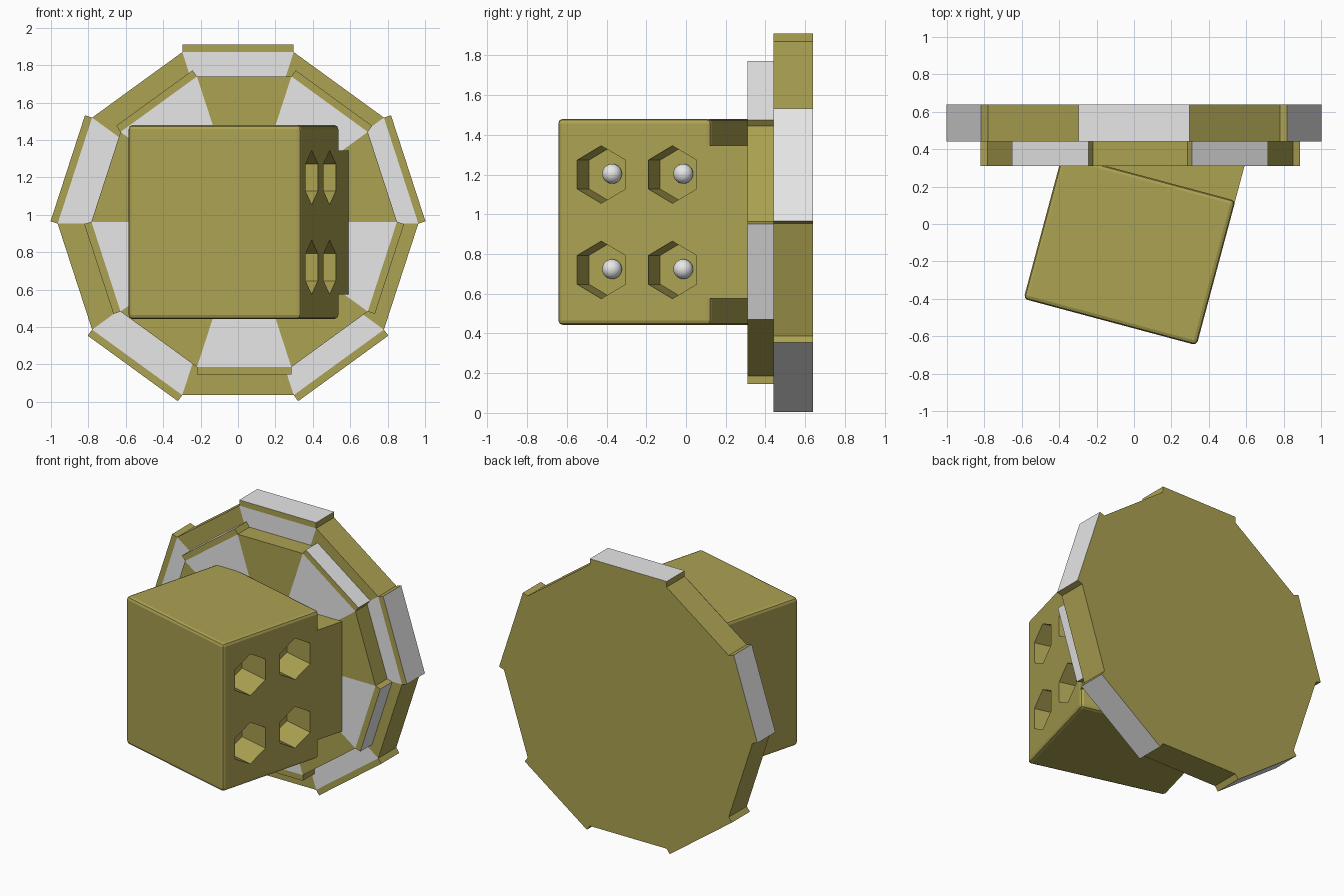
import bpy, bmesh, math
from mathutils import Matrix, Vector

if "Cube" in bpy.data.objects:
    bpy.data.objects.remove(bpy.data.objects["Cube"])


def material(name, rgb):
    m = bpy.data.materials.new(name)
    m.diffuse_color = (*rgb, 1)
    m.use_nodes = True
    m.node_tree.nodes["Principled BSDF"].inputs["Base Color"].default_value = m.diffuse_color
    return m


OLIVE = material("olive", (0.41, 0.36, 0.085))
GREY = material("light grey", (0.8, 0.8, 0.8))


def make_object(name, bm, mats):
    bmesh.ops.recalc_face_normals(bm, faces=bm.faces)
    me = bpy.data.meshes.new(name)
    bm.to_mesh(me)
    bm.free()
    for m in mats:
        me.materials.append(m)
    ob = bpy.data.objects.new(name, me)
    bpy.context.collection.objects.link(ob)
    return ob


# Ten-sided disc facing front; every second side is a raised grey plate
# and has a matching grey wedge on the front face.
def tier(name, cx, cz, apothem, y0, y1, parity):
    bm = bmesh.new()
    r = apothem / math.cos(math.pi / 10)

    def ring(y):
        angles = [math.radians(108 - 36 * k) for k in range(10)]
        return [bm.verts.new((cx + r * math.cos(a), y, cz + r * math.sin(a))) for a in angles]

    front, back = ring(y0), ring(y1)
    hub = bm.verts.new((cx, y0, cz))
    bm.faces.new(back)
    wedges, sides = [], []
    for k in range(10):
        n = (k + 1) % 10
        wedges.append(bm.faces.new((front[k], front[n], hub)))
        sides.append(bm.faces.new((front[k], back[k], back[n], front[n])))
    bmesh.ops.recalc_face_normals(bm, faces=bm.faces)
    raised = bmesh.ops.extrude_discrete_faces(bm, faces=sides[parity::2])["faces"]
    for f in raised:
        f.normal_update()
        mid = f.calc_center_median() - Vector((cx, 0, cz))
        mid.y = 0
        bmesh.ops.translate(bm, verts=f.verts, vec=mid.normalized() * 0.04)
    for f in list(raised) + wedges[parity::2]:
        f.material_index = 1
    return make_object(name, bm, [OLIVE, GREY])


tier("back_disc", 0, 0.953, 0.917, 0.44, 0.64, 0)
tier("front_disc", 0.033, 0.963, 0.777, 0.31, 0.44, 1)

# The pod is built around its front right vertical edge, then turned 15 degrees
POD = Matrix.Translation((0.335, -0.648, 0)) @ Matrix.Rotation(math.radians(-15), 4, 'Z')


def box(name, lo, hi, bevel):
    bm = bmesh.new()
    bmesh.ops.create_cube(bm, size=1)
    for v in bm.verts:
        v.co = [(a + b) / 2 + c * (b - a) for a, b, c in zip(lo, hi, v.co)]
    if bevel:
        bmesh.ops.bevel(bm, geom=bm.edges[:], offset=bevel, segments=2, profile=0.5, affect='EDGES')
    ob = make_object(name, bm, [OLIVE])
    ob.matrix_world = POD
    return ob


pod = box("pod_body", (-0.958, 0, 0.443), (0, 0.80, 1.48), 0.022)
box("pod_mount", (-0.955, 0.75, 0.575), (-0.001, 1.02, 1.345), 0)

# Four hexagonal tubes cut into the right side
DEPTH = 0.23
tubes = [(v, z) for v in (0.229, 0.60) for z in (0.72, 1.2)]
bm = bmesh.new()
for v, z in tubes:
    m = Matrix.Translation((0, v, z)) @ Matrix.Rotation(math.pi / 2, 4, 'Y')
    got = bmesh.ops.create_cone(bm, cap_ends=True, segments=6, radius1=0.145,
                                radius2=0.145, depth=2 * DEPTH, matrix=m)
    # turn each hexagon so that it stands on a point
    ys = [p.co.y - v for p in got["verts"]]
    if max(ys) > 0.14:
        bmesh.ops.rotate(bm, verts=got["verts"], cent=(0, v, z),
                         matrix=Matrix.Rotation(math.pi / 6, 3, 'X'))
cutter = make_object("tube_cutter", bm, [OLIVE])
cutter.matrix_world = POD
cutter.hide_render = True
mod = pod.modifiers.new("tubes", 'BOOLEAN')
mod.operation = 'DIFFERENCE'
mod.solver = 'EXACT'
mod.object = cutter
bpy.context.view_layer.objects.active = pod
pod.select_set(True)
bpy.ops.object.modifier_apply(modifier=mod.name)
bpy.data.objects.remove(cutter)

# Round tips inside the tubes
bm = bmesh.new()
for v, z in tubes:
    bmesh.ops.create_uvsphere(bm, u_segments=20, v_segments=12, radius=0.05,
                              matrix=Matrix.Translation((-0.21, v, z + 0.004)))
for f in bm.faces:
    f.smooth = True
tips = make_object("tube_tips", bm, [GREY])
tips.matrix_world = POD
